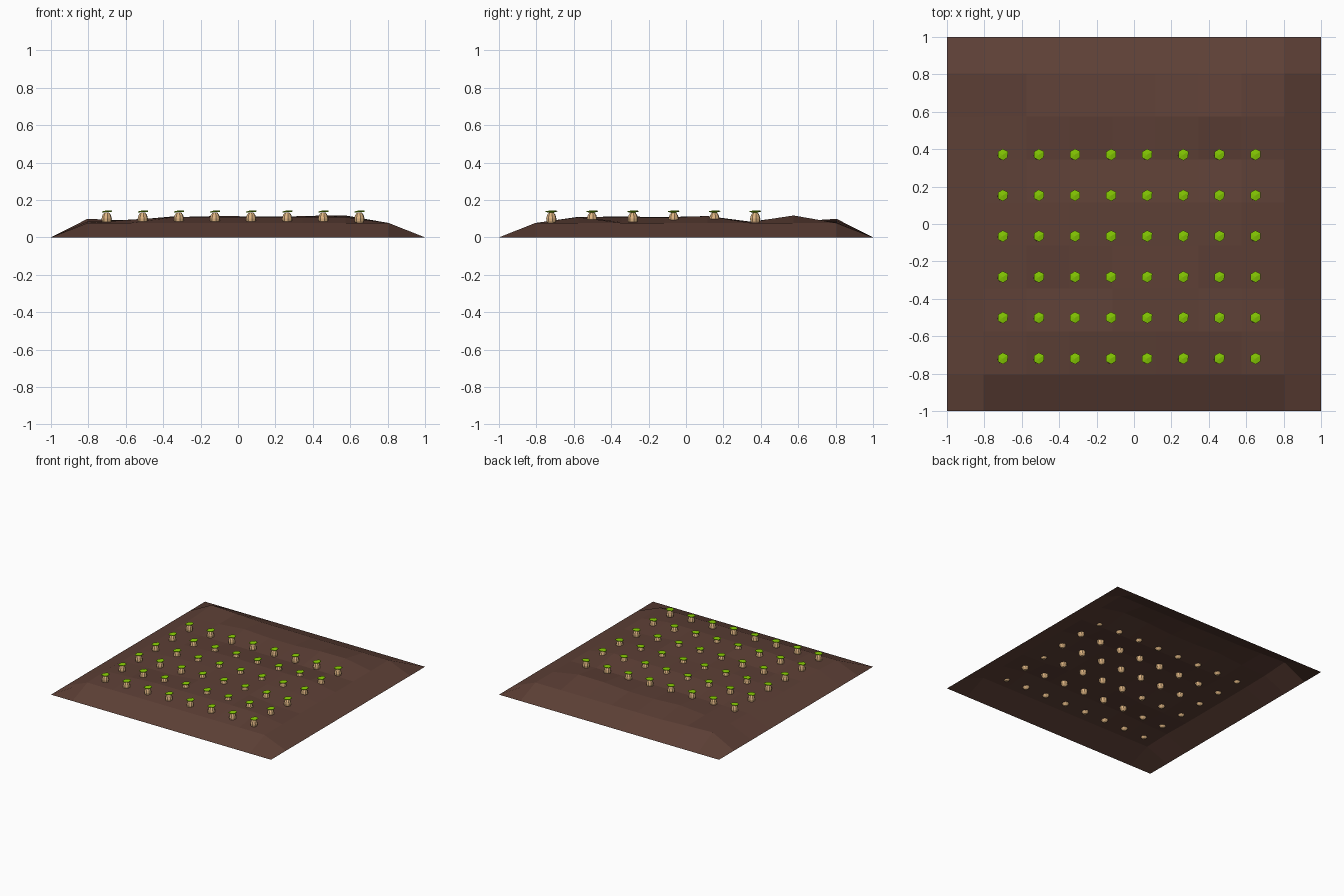
import bpy, bmesh, math

if "Cube" in bpy.data.objects:
    bpy.data.objects.remove(bpy.data.objects["Cube"])


def material(name, rgb):
    m = bpy.data.materials.new(name)
    m.diffuse_color = (*[(c / 255) ** 2.2 for c in rgb], 1)
    m.use_nodes = True
    m.node_tree.nodes["Principled BSDF"].inputs["Base Color"].default_value = m.diffuse_color
    return m


def make(name, mesh, loc=(0, 0, 0)):
    ob = bpy.data.objects.new(name, mesh)
    ob.location = loc
    bpy.context.collection.objects.link(ob)
    return ob


def finish(bm, name, mat):
    bmesh.ops.recalc_face_normals(bm, faces=bm.faces)
    mesh = bpy.data.meshes.new(name)
    bm.to_mesh(mesh)
    bm.free()
    mesh.materials.append(mat)
    return mesh


soil = material("soil", (94, 66, 57))
skin = material("root_skin", (222, 180, 130))
green = material("leaf_green", (132, 200, 10))

# Soil bed: uneven 8 x 8 plateau (heights in millimetres, front row first), skirt down to z = 0
heights = [
    (77, 77, 77, 77, 77, 77, 77, 77),
    (85, 94, 108, 108, 108, 110, 108, 77),
    (80, 82, 84, 108, 112, 108, 84, 77),
    (80, 94, 108, 108, 108, 108, 106, 77),
    (80, 95, 108, 114, 112, 110, 114, 77),
    (82, 84, 84, 84, 84, 82, 82, 77),
    (85, 92, 112, 100, 100, 115, 117, 77),
    (99, 90, 80, 80, 77, 77, 77, 77),
]
axis = [-1] + [-0.805 + 0.23 * i for i in range(8)] + [1]
bm = bmesh.new()
grid = []
for j, y in enumerate(axis):
    row = []
    for i, x in enumerate(axis):
        inner = 0 < i < 9 and 0 < j < 9
        row.append(bm.verts.new((x, y, heights[j - 1][i - 1] / 1000 if inner else 0)))
    grid.append(row)
for j in range(9):
    for i in range(9):
        bm.faces.new((grid[j][i], grid[j][i + 1], grid[j + 1][i + 1], grid[j + 1][i]))
make("soil_bed", finish(bm, "soil_bed", soil))

# Root: faceted, tapered bulb
bm = bmesh.new()
rings = []
for r, z in [(0.012, 0.068), (0.026, 0.084), (0.028, 0.1), (0.023, 0.119), (0.012, 0.134)]:
    rings.append([bm.verts.new((r * math.cos(a), r * math.sin(a), z))
                  for a in (k * math.tau / 8 + 0.2 for k in range(8))])
for a, b in zip(rings, rings[1:]):
    for k in range(8):
        n = (k + 1) % 8
        bm.faces.new((a[k], a[n], b[n], b[k]))
bm.faces.new(rings[0])
bm.faces.new(rings[-1])
root_mesh = finish(bm, "root", skin)

# Leaf crown: thin folded hexagonal cap
outline = [(0.028, 0.018, 0.139), (0, 0.032, 0.138), (-0.026, 0.016, 0.134),
           (-0.026, -0.016, 0.133), (0.002, -0.03, 0.136), (0.026, -0.014, 0.135)]
bm = bmesh.new()
caps = []
for dz in (0, 0.004):
    ring = [bm.verts.new((x, y, z + dz)) for x, y, z in outline]
    centre = bm.verts.new((0, 0, 0.141 + dz))
    for k in range(6):
        bm.faces.new((ring[k], ring[(k + 1) % 6], centre))
    caps.append(ring)
for k in range(6):
    n = (k + 1) % 6
    bm.faces.new((caps[0][k], caps[0][n], caps[1][n], caps[1][k]))
leaf_mesh = finish(bm, "leaf_crown", green)

# Planting rows
for j in range(6):
    for i in range(8):
        loc = (-0.702 + 0.193 * i, -0.72 + 0.218 * j, 0)
        make("root", root_mesh, loc)
        make("leaf_crown", leaf_mesh, loc)
